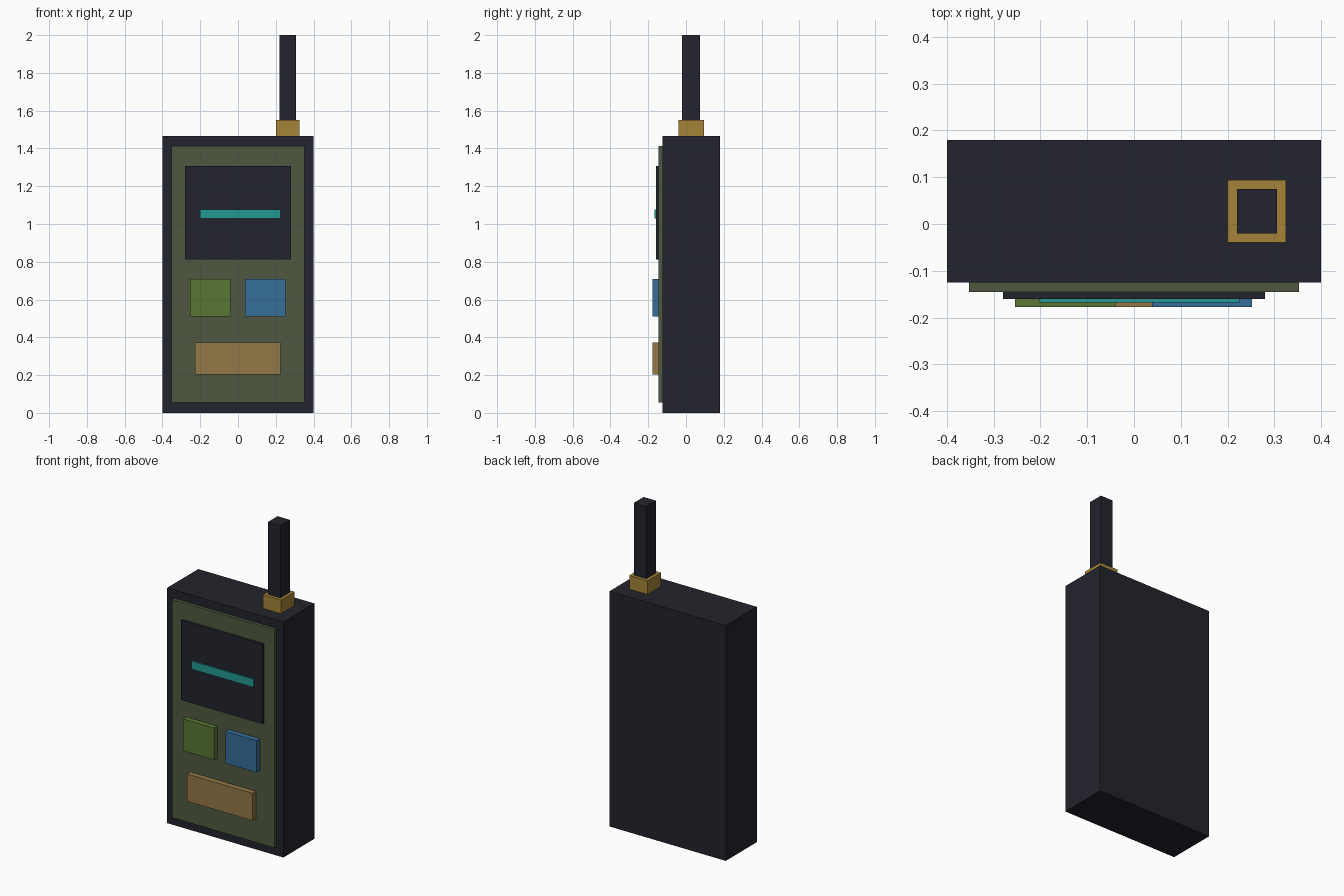
import bpy
import bmesh

cube = bpy.data.objects.get("Cube")
if cube:
    bpy.data.objects.remove(cube, do_unlink=True)


def material(name, rgb):
    """Flat material from 0-255 sRGB values, stored as linear."""
    lin = [((c / 255 + 0.055) / 1.055) ** 2.4 for c in rgb]
    mat = bpy.data.materials.new(name)
    mat.use_nodes = True
    mat.diffuse_color = (*lin, 1)
    bsdf = mat.node_tree.nodes["Principled BSDF"]
    bsdf.inputs["Base Color"].default_value = (*lin, 1)
    bsdf.inputs["Roughness"].default_value = 0.7
    return mat


def box(name, x, y, z, mat):
    """Box spanning the given (min, max) ranges."""
    bm = bmesh.new()
    bmesh.ops.create_cube(bm, size=1)
    for v in bm.verts:
        v.co = [r[0] if c < 0 else r[1] for c, r in zip(v.co, (x, y, z))]
    mesh = bpy.data.meshes.new(name)
    bm.to_mesh(mesh)
    bm.free()
    mesh.materials.append(mat)
    obj = bpy.data.objects.new(name, mesh)
    bpy.context.collection.objects.link(obj)
    return obj


dark = material("dark navy", (35, 35, 45))
olive = material("olive", (78, 89, 65))
teal = material("teal", (35, 152, 147))
green = material("green", (90, 118, 52))
blue = material("blue", (54, 110, 153))
tan = material("tan", (148, 120, 71))
gold = material("gold", (166, 132, 57))

# Case and raised face plate
BODY_FRONT, PLATE_FRONT, SCREEN_FRONT, KEY_FRONT = -0.125, -0.145, -0.16, -0.178
box("body", (-0.4, 0.4), (BODY_FRONT, 0.18), (0, 1.465), dark)
box("face_plate", (-0.353, 0.353), (PLATE_FRONT, BODY_FRONT), (0.055, 1.413), olive)

# Screen with a bright readout line
box("screen", (-0.28, 0.28), (SCREEN_FRONT, PLATE_FRONT), (0.812, 1.308), dark)
box("readout_line", (-0.202, 0.226), (-0.168, SCREEN_FRONT), (1.028, 1.078), teal)

# Keys
for name, x, z, mat in (
    ("right_key", (-0.254, -0.04), (0.51, 0.708), green),
    ("left_key", (0.038, 0.252), (0.51, 0.708), blue),
    ("wide_key", (-0.227, 0.226), (0.203, 0.373), tan),
):
    box(name, x, (KEY_FRONT, PLATE_FRONT), z, mat)

# Antenna with its collar
box("antenna_collar", (0.2, 0.325), (-0.04, 0.094), (1.465, 1.55), gold)
box("antenna", (0.22, 0.306), (-0.02, 0.075), (1.55, 2.0), dark)
